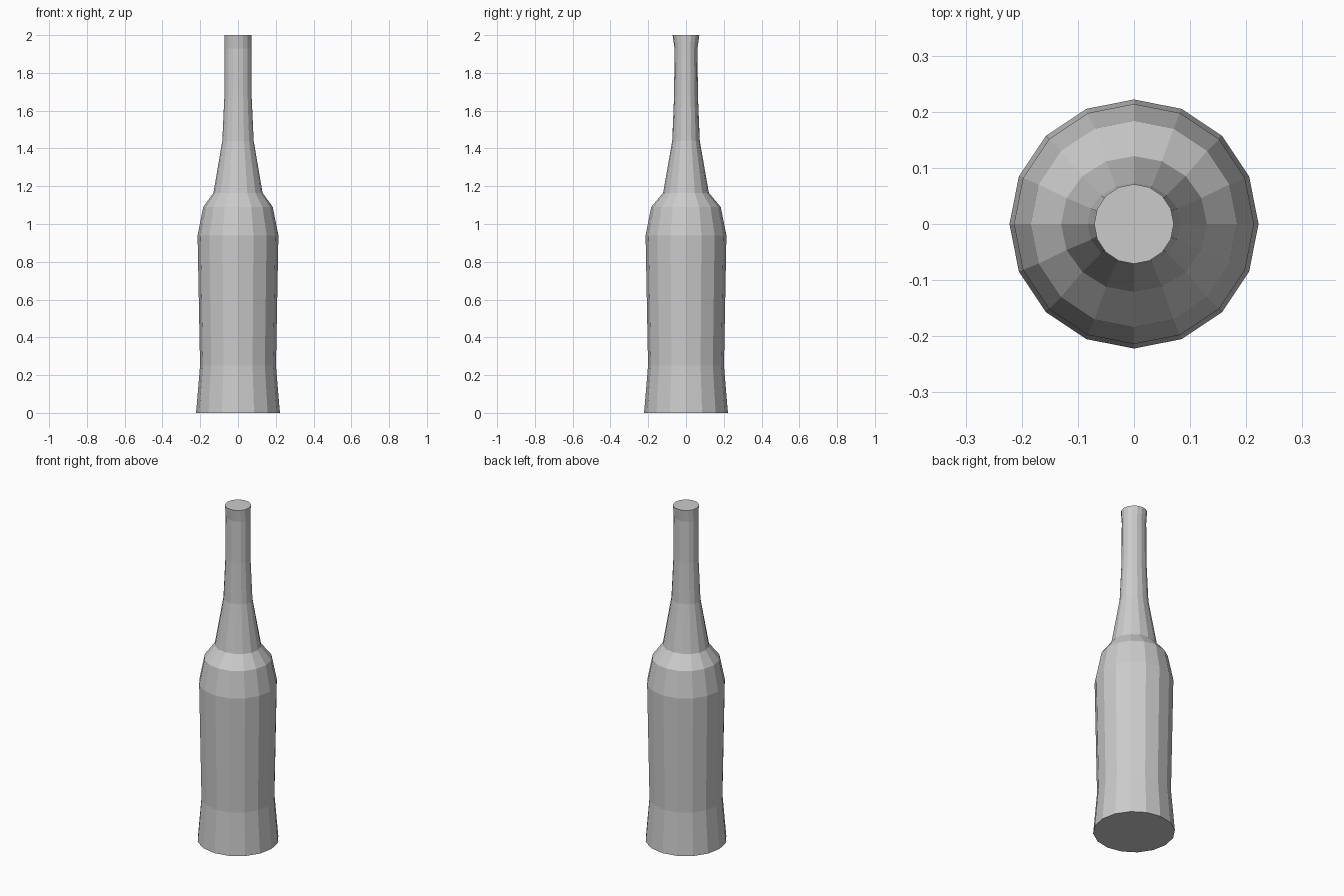
import bpy, bmesh
from math import cos, sin, tau

if "Cube" in bpy.data.objects:
    bpy.data.objects.remove(bpy.data.objects["Cube"])

SIDES = 16

# Bottle profile: (height, half width in x, half depth in y); neck is slightly oval
profile = [
    (0.00, 0.222, 0.222),
    (0.25, 0.201, 0.201),
    (0.94, 0.214, 0.214),
    (1.09, 0.184, 0.184),
    (1.165, 0.130, 0.121),
    (1.44, 0.083, 0.073),
    (1.68, 0.072, 0.063),
    (1.93, 0.071, 0.061),
    (2.00, 0.071, 0.071),
]

bm = bmesh.new()
rings = [[bm.verts.new((rx * cos(tau * i / SIDES), ry * sin(tau * i / SIDES), z))
          for i in range(SIDES)] for z, rx, ry in profile]

# Walls between neighbouring rings
for low, high in zip(rings, rings[1:]):
    for i in range(SIDES):
        j = (i + 1) % SIDES
        bm.faces.new((low[i], low[j], high[j], high[i]))

# Flat base and mouth
bm.faces.new(rings[0][::-1])
bm.faces.new(rings[-1])

mesh = bpy.data.meshes.new("bottle")
bm.to_mesh(mesh)
bm.free()
bpy.context.collection.objects.link(bpy.data.objects.new("bottle", mesh))
